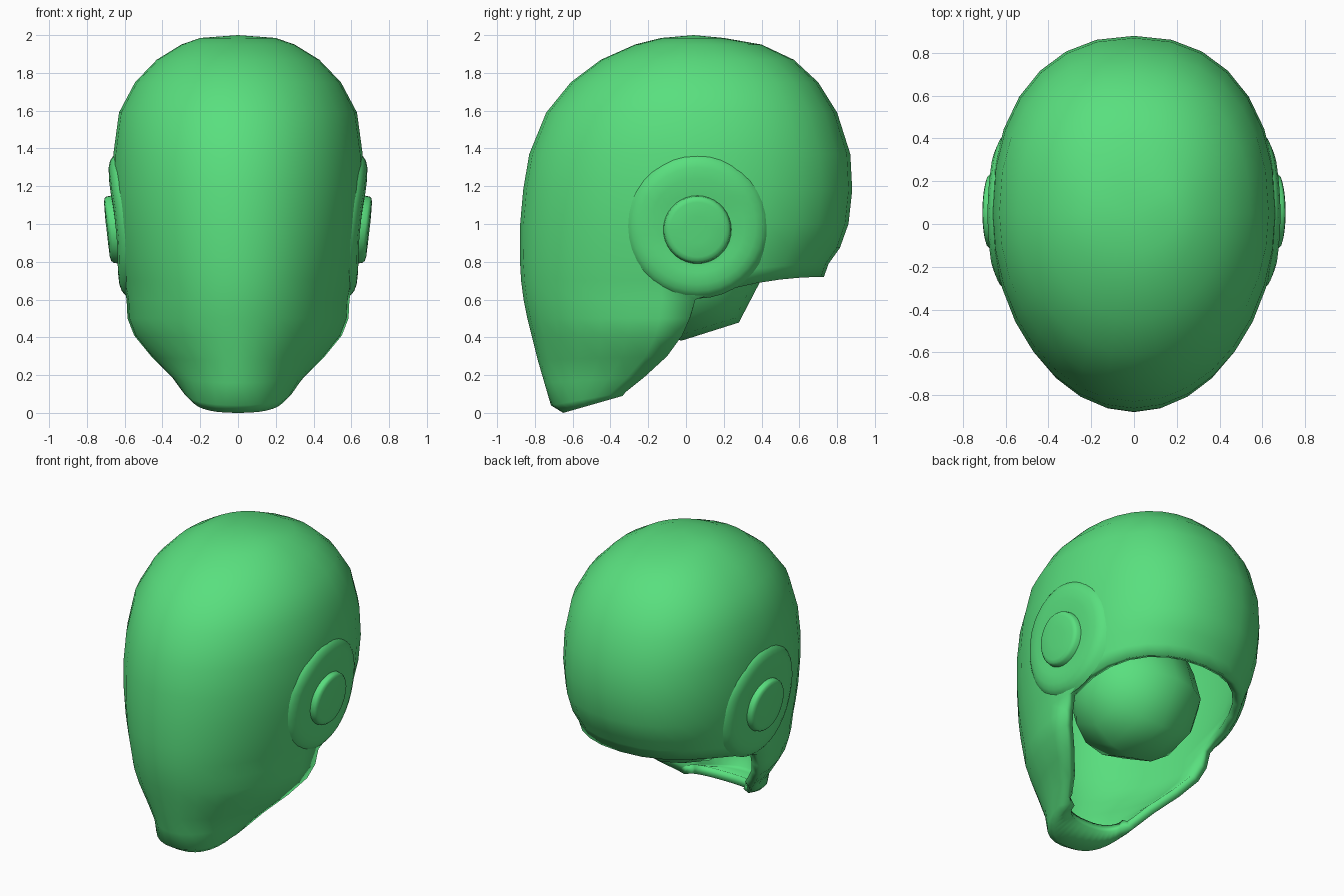
import bpy, bmesh, math
from mathutils import Matrix

if "Cube" in bpy.data.objects:
    bpy.data.objects.remove(bpy.data.objects["Cube"])

green = bpy.data.materials.new("green")
green.diffuse_color = (0.1, 0.74, 0.21, 1)
green.use_nodes = True
green.node_tree.nodes["Principled BSDF"].inputs["Base Color"].default_value = green.diffuse_color
NF, NB = 16, 14          # segments round the front half and the back half
CY = 0.05                # y of the widest line

# Full rings, crown to nape: height, front y, back y, half width
UPPER = [(1.985, -.13, .20, .20), (1.95, -.27, .40, .30), (1.87, -.45, .57, .43),
         (1.75, -.61, .70, .545), (1.59, -.74, .80, .63), (1.37, -.83, .87, .66),
         (1.18, -.862, .88, .668), (1.0, -.878, .86, .655), (.82, -.88, .815, .632),
         (.70, -.873, .755, .61), (.60, -.86, .73, .59)]
# Open U-shaped jaw rings: front height, edge height, front y, edge y, half width, roundness
LOWER = [(.50, .50, -.84, .02, .585, 1.95), (.40, .41, -.815, -.02, .55, 1.9),
         (.28, .30, -.785, -.10, .46, 1.85), (.16, .19, -.75, -.22, .35, 1.9),
         (.04, .11, -.715, -.32, .285, 2.2), (0, .09, -.65, -.335, .25, 2.4),
         (.06, .10, -.45, -.35, .20, 2.4)]


def finish(name, bm, angle=40):
    mesh = bpy.data.meshes.new(name)
    bm.to_mesh(mesh)
    bm.free()
    ob = bpy.data.objects.new(name, mesh)
    bpy.context.collection.objects.link(ob)
    mesh.materials.append(green)
    bpy.ops.object.select_all(action='DESELECT')
    ob.select_set(True)
    bpy.context.view_layer.objects.active = ob
    bpy.ops.object.shade_smooth_by_angle(angle=math.radians(angle))
    return ob


def front_half(zf, zs, f, c, w, n):
    """Half superellipse from the left edge, round the front, to the right edge."""
    pts = []
    for i in range(NF + 1):
        a = math.pi * (i / NF - .5)
        s, k = math.sin(a), max(math.cos(a), 0)
        x = math.copysign(abs(s) ** (2 / n), s) * w
        t = k ** (2 / n) if k > 1e-6 else 0
        pts.append((x, c + (f - c) * t, zs + (zf - zs) * t))
    return pts


def back_half(z, c, b, w, n=2.25):
    """Back half from right to left, its lower rings rising to the nape."""
    rise, pts = max(0, 1 - z) * .3, []
    for i in range(1, NB):
        a = math.pi * (.5 - i / NB)
        s, k = math.sin(a), math.cos(a)
        t = k ** (2 / n)
        pts.append((math.copysign(abs(s) ** (2 / n), s) * w, c + (b - c) * t,
                    z + rise * (1 - (1 - t) ** 2)))
    return pts


def bridge(bm, r0, r1, closed):
    n = len(r1)
    for i in range(n if closed else n - 1):
        j = (i + 1) % n
        bm.faces.new((r0[i], r1[i], r1[j], r0[j]))


# Helmet shell
bm = bmesh.new()
pole = bm.verts.new((0, .04, 2))
prev = None
for z, f, b, w in UPPER:
    ring = [bm.verts.new(p) for p in front_half(z, z, f, CY, w, 2) + back_half(z, CY, b, w)]
    if prev:
        bridge(bm, prev, ring, True)
    else:
        for i, v in enumerate(ring):
            bm.faces.new((pole, v, ring[(i + 1) % len(ring)]))
    prev = ring
prev = prev[:NF + 1]
for row in LOWER:
    ring = [bm.verts.new(p) for p in front_half(*row)]
    bridge(bm, prev, ring, False)
    prev = ring
bm.normal_update()
if pole.normal.z < 0:
    bmesh.ops.reverse_faces(bm, faces=bm.faces[:])
shell = finish("helmet_shell", bm, 60)
mod = shell.modifiers.new("thickness", 'SOLIDIFY')
mod.thickness, mod.offset = .06, -1


# Ear discs, following the curve of the shell side
def side_x(y, z):
    for (z1, _, _, w1), (z0, _, _, w0) in zip(UPPER, UPPER[1:]):
        if z0 <= z <= z1:
            w = w0 + (w1 - w0) * (z - z0) / (z1 - z0)
            break
    else:
        w = UPPER[-1][3]
    return w * math.sqrt(1 - ((y - CY) / .91) ** 2)


# Ear profile: radius, height above the shell
EAR = [(.385, -.02), (.365, .004), (.345, .016), (.31, .022), (.25, .018), (.20, .008),
       (.18, .006), (.175, .032), (.165, .042), (.145, .046), (.07, .046)]
bm = bmesh.new()
SEG, EY = 36, .06
prev = None
for r, h in EAR:
    ez = .97 if r < .21 else .99
    ring = []
    for i in range(SEG):
        a = 2 * math.pi * i / SEG
        y, z = EY + r * math.cos(a), ez + r * math.sin(a)
        ring.append(bm.verts.new((side_x(y, z) + h, y, z)))
    if prev:
        bridge(bm, prev, ring, True)
    prev = ring
bm.faces.new(prev)
bmesh.ops.recalc_face_normals(bm, faces=bm.faces[:])
bm.normal_update()
if sum(fc.normal.x for fc in bm.faces) < 0:
    bmesh.ops.reverse_faces(bm, faces=bm.faces[:])
ears = finish("ear_discs", bm)
ears.modifiers.new("both_sides", 'MIRROR')

# Low-poly ball inside the helmet, its axis across the head
bm = bmesh.new()
place = (Matrix.Translation((0, .01, .8)) @ Matrix.Rotation(math.radians(-5), 4, 'X')
         @ Matrix.Rotation(math.radians(90), 4, 'Y'))
bmesh.ops.create_uvsphere(bm, u_segments=8, v_segments=8, radius=.42, matrix=place)
finish("inner_ball", bm, 60)
